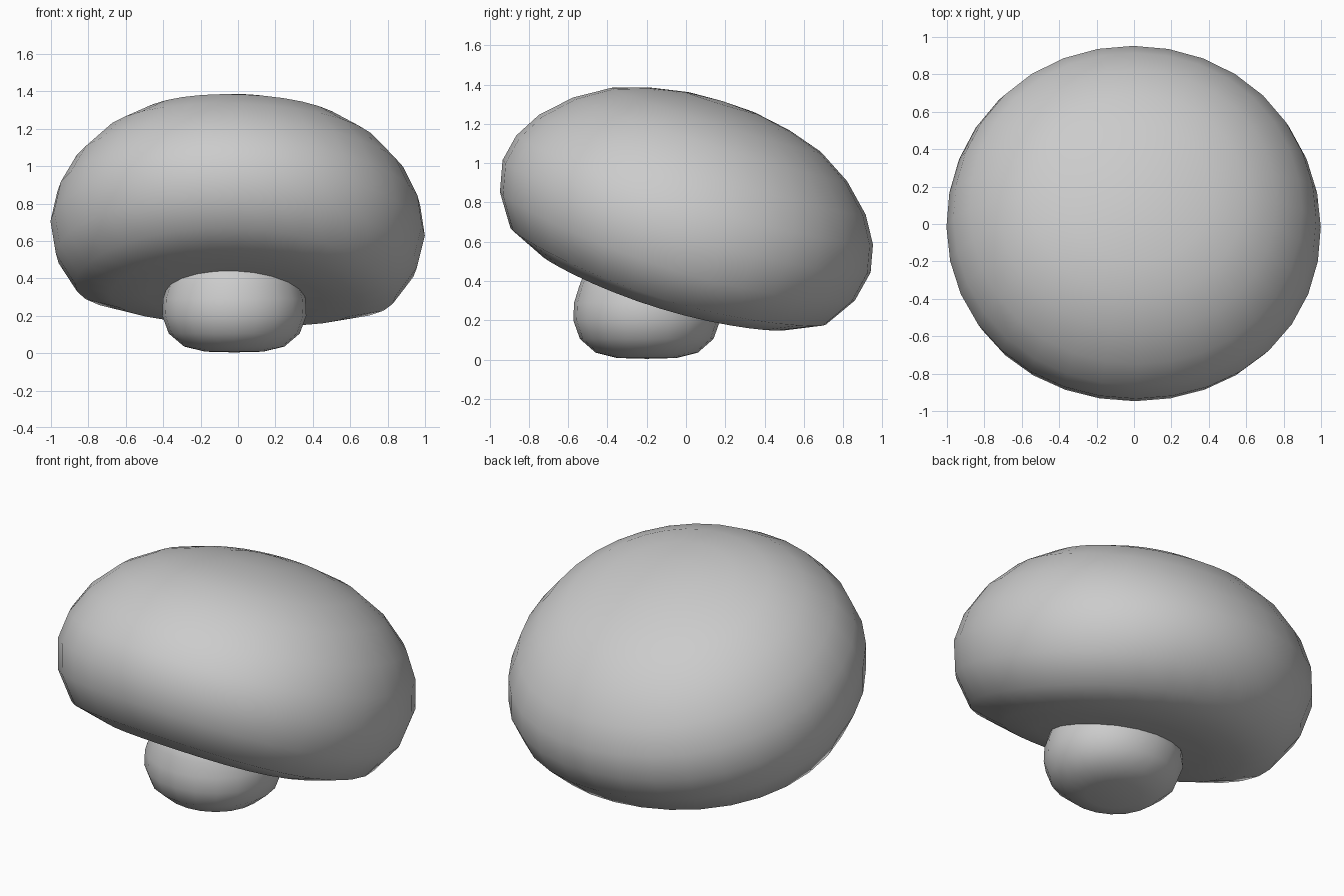
import bpy, bmesh
from math import radians, tau, atan2, sin
from mathutils import Vector

cube = bpy.data.objects.get("Cube")
if cube:
    bpy.data.objects.remove(cube, do_unlink=True)

# single matte grey
grey = bpy.data.materials.new("matte grey")
grey.use_nodes = True
colour = (0.6, 0.6, 0.6, 1)
grey.diffuse_color = colour
grey.node_tree.nodes["Principled BSDF"].inputs["Base Color"].default_value = colour


def turned(name, profile, steps, location, tilt=(0, 0, 0), widen=1, droop=0, square=0):
    """Spin a (radius, height) profile around z into a smooth closed body.
    The lower sides can droop, and the plan can be made slightly squarish."""
    bm = bmesh.new()
    verts = [bm.verts.new((r, 0, h)) for r, h in profile]
    edges = [bm.edges.new(pair) for pair in zip(verts, verts[1:])]
    bmesh.ops.spin(bm, geom=verts + edges, cent=(0, 0, 0), axis=(0, 0, 1),
                   angle=tau, steps=steps)
    bmesh.ops.remove_doubles(bm, verts=bm.verts[:], dist=0.0005)
    bmesh.ops.recalc_face_normals(bm, faces=bm.faces[:])
    for vert in bm.verts:
        x, y, z = vert.co
        swell = 1 + square * sin(2 * atan2(y, x)) ** 2
        lowness = max(0, 1 - z / .4)
        vert.co = (x * swell * widen, y * swell, z - droop * x * x * lowness)
    for face in bm.faces:
        face.smooth = True
    mesh = bpy.data.meshes.new(name)
    bm.to_mesh(mesh)
    bm.free()
    mesh.materials.append(grey)
    obj = bpy.data.objects.new(name, mesh)
    bpy.context.collection.objects.link(obj)
    obj.location = Vector(location)
    obj.rotation_euler = [radians(a) for a in tilt]


# broad domed cap, leaning down towards the back, with drooping sides
cap_profile = [(0, .625), (.19, .615), (.38, .58), (.56, .523), (.73, .42),
               (.87, .285), (.95, .15), (.98, .01), (.945, -.15), (.84, -.31),
               (.65, -.396), (.46, -.418), (.22, -.43), (0, -.435)]
turned("mushroom_cap", cap_profile, 32, (0, 0, .72), (-17, 2.2, 0),
       widen=1.022, droop=.07, square=.01)

# short bulging stem, its top buried in the cap
stem_profile = [(0, .004), (.15, .008), (.26, .035), (.34, .105), (.374, .2),
                (.37, .29), (.345, .37), (.315, .45), (.18, .55), (0, .57)]
turned("mushroom_stem", stem_profile, 20, (-.02, -.2, 0), widen=1.03, square=.01)
